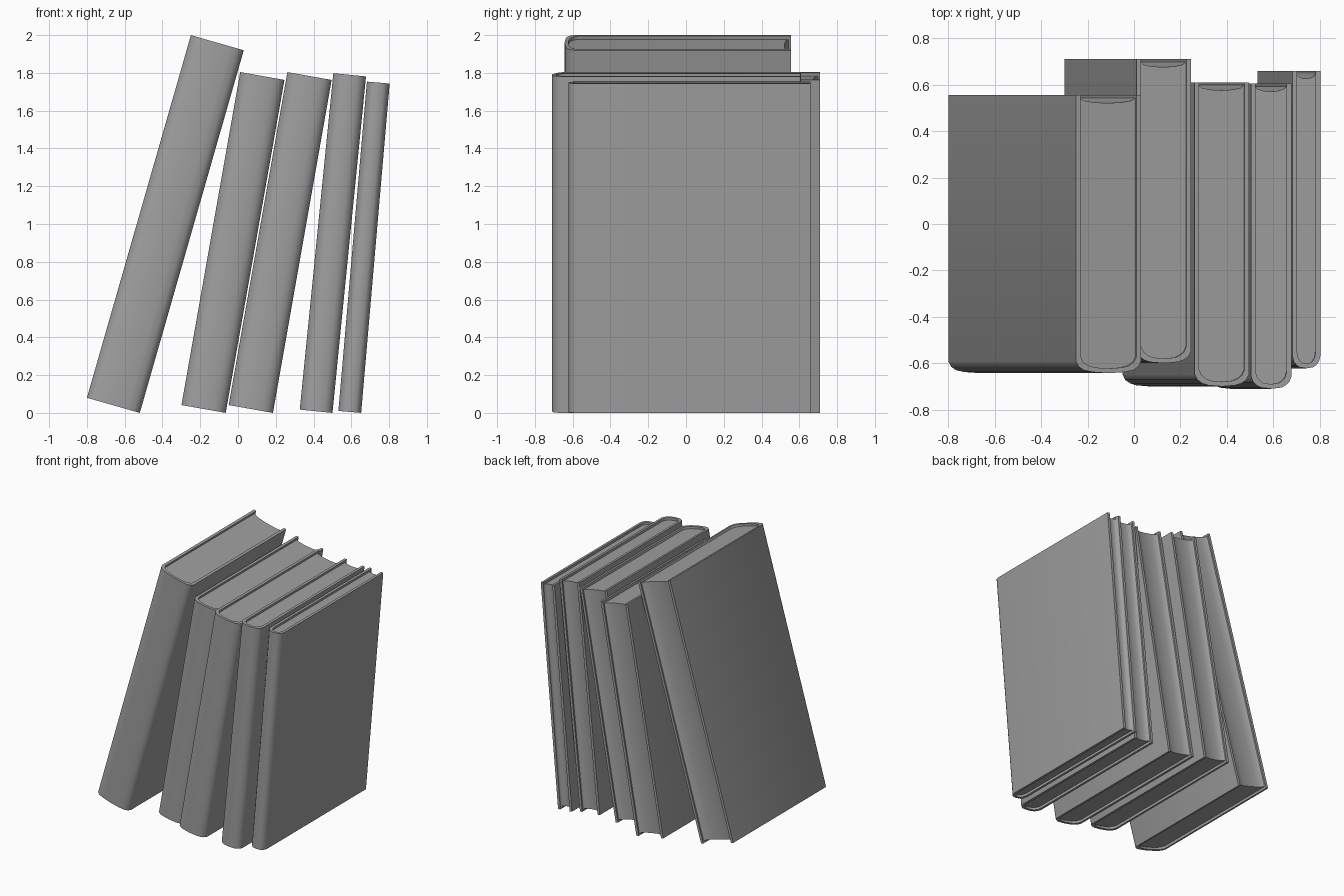
import bpy, bmesh, math

if "Cube" in bpy.data.objects:
    bpy.data.objects.remove(bpy.data.objects["Cube"])

COVER = 0.02    # board thickness
RECESS = 0.018  # pages sit below the cover edge

GREY = bpy.data.materials.new("dark_grey")
GREY.diffuse_color = (0.35, 0.35, 0.35, 1)
GREY.use_nodes = True
GREY.node_tree.nodes["Principled BSDF"].inputs["Base Color"].default_value = GREY.diffuse_color


def prism(name, outline, z0, z1):
    """Extrude a closed xy outline from z0 to z1."""
    bm = bmesh.new()
    face = bm.faces.new([bm.verts.new((x, y, z0)) for x, y in outline])
    ext = bmesh.ops.extrude_face_region(bm, geom=[face])
    for v in ext["geom"]:
        if isinstance(v, bmesh.types.BMVert):
            v.co.z = z1
    bmesh.ops.recalc_face_normals(bm, faces=bm.faces[:])
    mesh = bpy.data.meshes.new(name)
    bm.to_mesh(mesh)
    bm.free()
    mesh.materials.append(GREY)
    ob = bpy.data.objects.new(name, mesh)
    bpy.context.collection.objects.link(ob)
    return ob


def u_curve(half, front, back):
    """U-shaped line from the back left, round the spine, to the back right."""
    s = min(1, half / 0.11)  # slim books get a tighter corner
    right = [(half * 0.5, front + 0.005), (half - 0.034 * s, front + 0.013),
             (half - 0.012 * s, front + 0.028), (half, front + 0.052), (half, back)]
    left = [(-x, y) for x, y in reversed(right)]
    return left + [(0, front)] + right


def book(i, x, front, back, thick, height, tilt):
    half = thick / 2
    outer = u_curve(half, front, back)
    inner = u_curve(half - COVER, front + COVER, back)
    # Cover: two boards and a rounded spine
    cover = prism(f"cover_{i}", outer + inner[::-1], 0, height)
    # Page block: hollow fore edge
    w, edge = half - COVER, back - 0.012
    fore = [(w * math.cos(a), edge - 0.022 * math.sin(a))
            for a in (math.pi * k / 6 for k in range(7))]
    pages = prism(f"pages_{i}", inner[1:-1] + fore, RECESS, height - RECESS)
    # Lean the book on its lower right edge
    for ob in (cover, pages):
        for v in ob.data.vertices:
            v.co.x -= half
        ob.location = (x, 0, 0)
        ob.rotation_euler.y = math.radians(tilt)
        bpy.ops.object.select_all(action='DESELECT')
        ob.select_set(True)
        bpy.context.view_layer.objects.active = ob
        bpy.ops.object.shade_smooth_by_angle(angle=math.radians(45))


# x of lower right edge, front y, back y, thickness, height, tilt
BOOKS = [
    (-0.52, -0.643, 0.555, 0.291, 1.997, 16.0),
    (-0.065, -0.600, 0.71, 0.238, 1.79, 10.0),
    (0.185, -0.70, 0.61, 0.238, 1.79, 10.0),
    (0.50, -0.71, 0.605, 0.174, 1.79, 5.7),
    (0.652, -0.622, 0.66, 0.121, 1.75, 4.95),
]
for n, b in enumerate(BOOKS, 1):
    book(n, *b)
